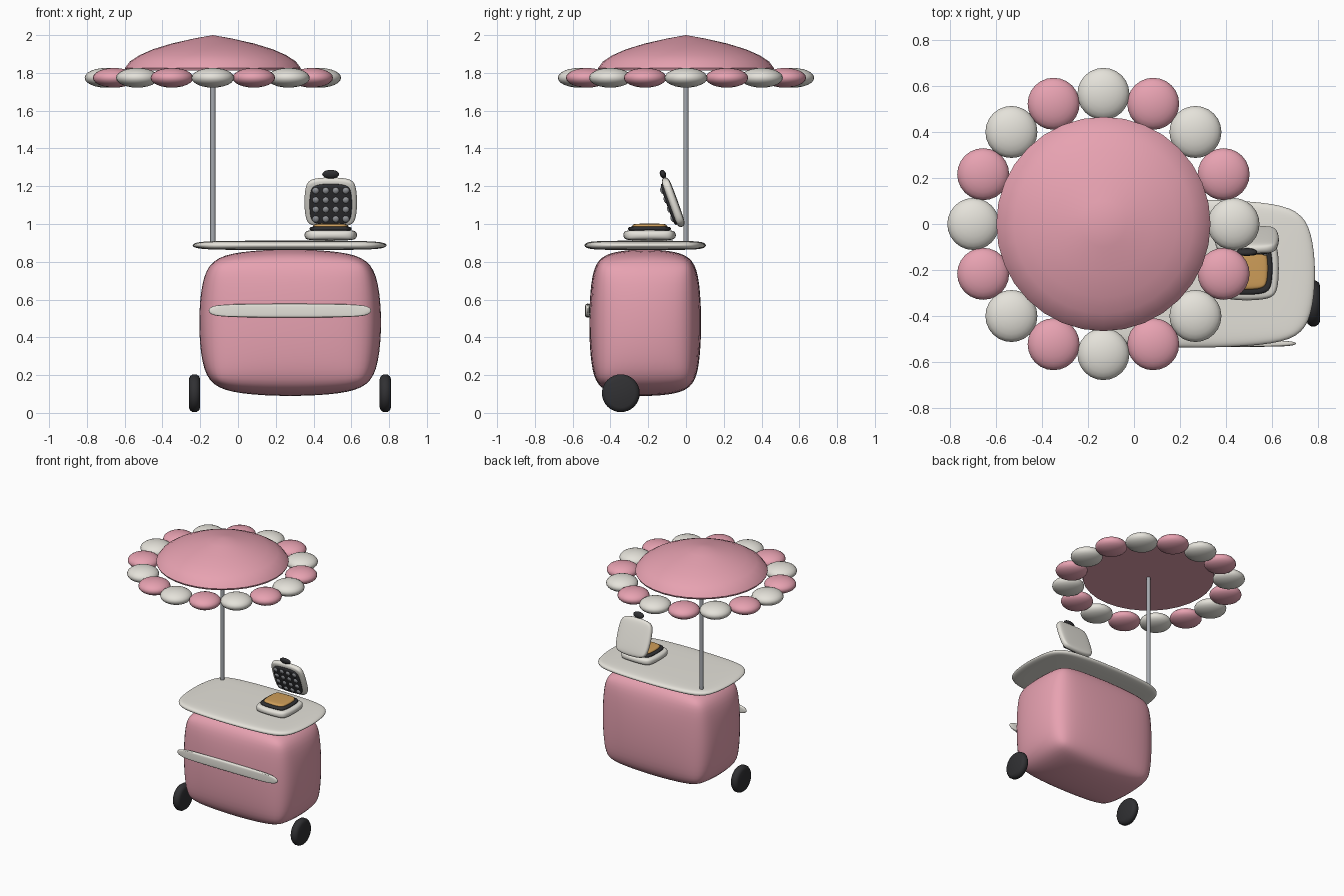
import bpy, bmesh, math
from mathutils import Matrix, Vector

if "Cube" in bpy.data.objects:
    bpy.data.objects.remove(bpy.data.objects["Cube"])

def mat(name, rgb):
    m = bpy.data.materials.new(name)
    m.diffuse_color = (*rgb, 1)
    m.use_nodes = True
    m.node_tree.nodes["Principled BSDF"].inputs["Base Color"].default_value = m.diffuse_color
    return m

PINK = mat("pink", (0.80, 0.36, 0.44))
CREAM = mat("cream", (0.78, 0.76, 0.70))
DARK = mat("dark", (0.03, 0.03, 0.033))
STEEL = mat("steel", (0.38, 0.40, 0.43))
STUD = mat("stud", (0.30, 0.31, 0.33))
WAFFLE = mat("waffle", (0.62, 0.34, 0.10))

def finish(name, bm, material, smooth=True):
    bmesh.ops.recalc_face_normals(bm, faces=bm.faces[:])
    me = bpy.data.meshes.new(name)
    bm.to_mesh(me)
    bm.free()
    ob = bpy.data.objects.new(name, me)
    bpy.context.collection.objects.link(ob)
    me.materials.append(material)
    bpy.ops.object.select_all(action='DESELECT')
    bpy.context.view_layer.objects.active = ob
    ob.select_set(True)
    if smooth:
        bpy.ops.object.shade_smooth_by_angle(angle=math.radians(40))
    return ob

def soft_box(name, lo, hi, material, f=0.15, tilt=None):
    """Pillow-like box: chamfered cube, subdivided, then fitted to its bounds."""
    bm = bmesh.new()
    bmesh.ops.create_cube(bm, size=1)
    bmesh.ops.bevel(bm, geom=bm.edges[:], offset=f, segments=1, affect='EDGES')
    ob = finish(name, bm, material, False)
    s = ob.modifiers.new("soft", 'SUBSURF')
    s.levels = s.render_levels = 3
    bpy.ops.object.modifier_apply(modifier="soft")
    lo, hi = Vector(lo), Vector(hi)
    m = max(v.co.x for v in ob.data.vertices)
    for v in ob.data.vertices:
        v.co = Vector([c * d / (2 * m) for c, d in zip(v.co, hi - lo)]) + (lo + hi) / 2
    if tilt:
        ob.data.transform(tilt)
    bpy.ops.object.shade_smooth()
    return ob

def ball(name, loc, scale, material, tilt=None, seg=24, rings=12):
    bm = bmesh.new()
    bmesh.ops.create_uvsphere(bm, u_segments=seg, v_segments=rings, radius=1)
    bm.transform(Matrix.LocRotScale(Vector(loc), None, Vector(scale)))
    if tilt:
        bm.transform(tilt)
    return finish(name, bm, material)

def lathe(name, profile, material, matrix, n=32):
    bm = bmesh.new()
    vs = [bm.verts.new((r, 0, z)) for r, z in profile]
    es = [bm.edges.new(p) for p in zip(vs, vs[1:])]
    bmesh.ops.spin(bm, geom=vs + es, cent=(0, 0, 0), axis=(0, 0, 1),
                   angle=math.tau, steps=n, use_duplicate=False)
    bmesh.ops.remove_doubles(bm, verts=bm.verts[:], dist=1e-5)
    bm.transform(matrix)
    return finish(name, bm, material)

# cart body, counter and front trim
soft_box("cart_body", (-0.205, -0.512, 0.09), (0.757, 0.08, 0.865), PINK)
soft_box("counter_top", (-0.24, -0.537, 0.862), (0.787, 0.105, 0.912), CREAM)
soft_box("front_trim", (-0.155, -0.535, 0.505), (0.705, -0.505, 0.578), CREAM)

# wheels
tyre = [(0, -0.03), (0.075, -0.03), (0.09, -0.024), (0.1, -0.01),
        (0.1, 0.01), (0.09, 0.024), (0.075, 0.03), (0, 0.03)]
for side, x in (("left", -0.23), ("right", 0.78)):
    lathe(side + "_wheel", tyre, DARK,
          Matrix.Translation((x, -0.345, 0.104)) @ Matrix.Rotation(math.pi / 2, 4, 'Y'))

# parasol pole and canopy
PX = -0.133
lathe("parasol_pole", [(0, 0.88), (0.014, 0.88), (0.014, 1.83), (0, 1.83)],
      STEEL, Matrix.Translation((PX, 0, 0)), 16)
lathe("parasol_canopy",
      [(0, 2.0), (0.1, 1.982), (0.22, 1.955), (0.32, 1.924), (0.39, 1.893),
       (0.44, 1.86), (0.466, 1.825), (0.46, 1.812), (0, 1.812)],
      PINK, Matrix.Translation((PX, 0, 0)))

# ring of alternating puffs around the canopy
for i in range(16):
    a = math.tau * i / 16
    ball(f"canopy_puff_{i + 1}", (PX + 0.566 * math.cos(a), 0.566 * math.sin(a), 1.774),
         (0.113, 0.113, 0.052), PINK if i % 2 else CREAM)

# waffle iron base
soft_box("iron_base", (0.352, -0.332, 0.912), (0.63, -0.054, 0.97), CREAM)
soft_box("lower_plate", (0.378, -0.307, 0.962), (0.602, -0.08, 0.988), DARK)
soft_box("waffle", (0.398, -0.285, 0.972), (0.582, -0.10, 1.002), WAFFLE)

# waffle iron lid, built upright around its centre and then tilted
T = Matrix.Translation((0.491, -0.068, 1.115)) @ Matrix.Rotation(math.radians(20), 4, 'X')
soft_box("iron_lid", (-0.139, -0.025, -0.138), (0.139, 0.025, 0.138), CREAM, tilt=T)
soft_box("upper_plate", (-0.112, -0.036, -0.118), (0.112, -0.012, 0.112), DARK, tilt=T)
for i in range(4):
    for j in range(4):
        ball(f"plate_stud_{i}_{j}", ((i - 1.5) * 0.053, -0.034, (j - 1.5) * 0.053 - 0.002),
             (0.018, 0.009, 0.018), STUD, T, 12, 8)
ball("lid_knob", (0, 0, 0.158), (0.045, 0.016, 0.024), DARK, T)
